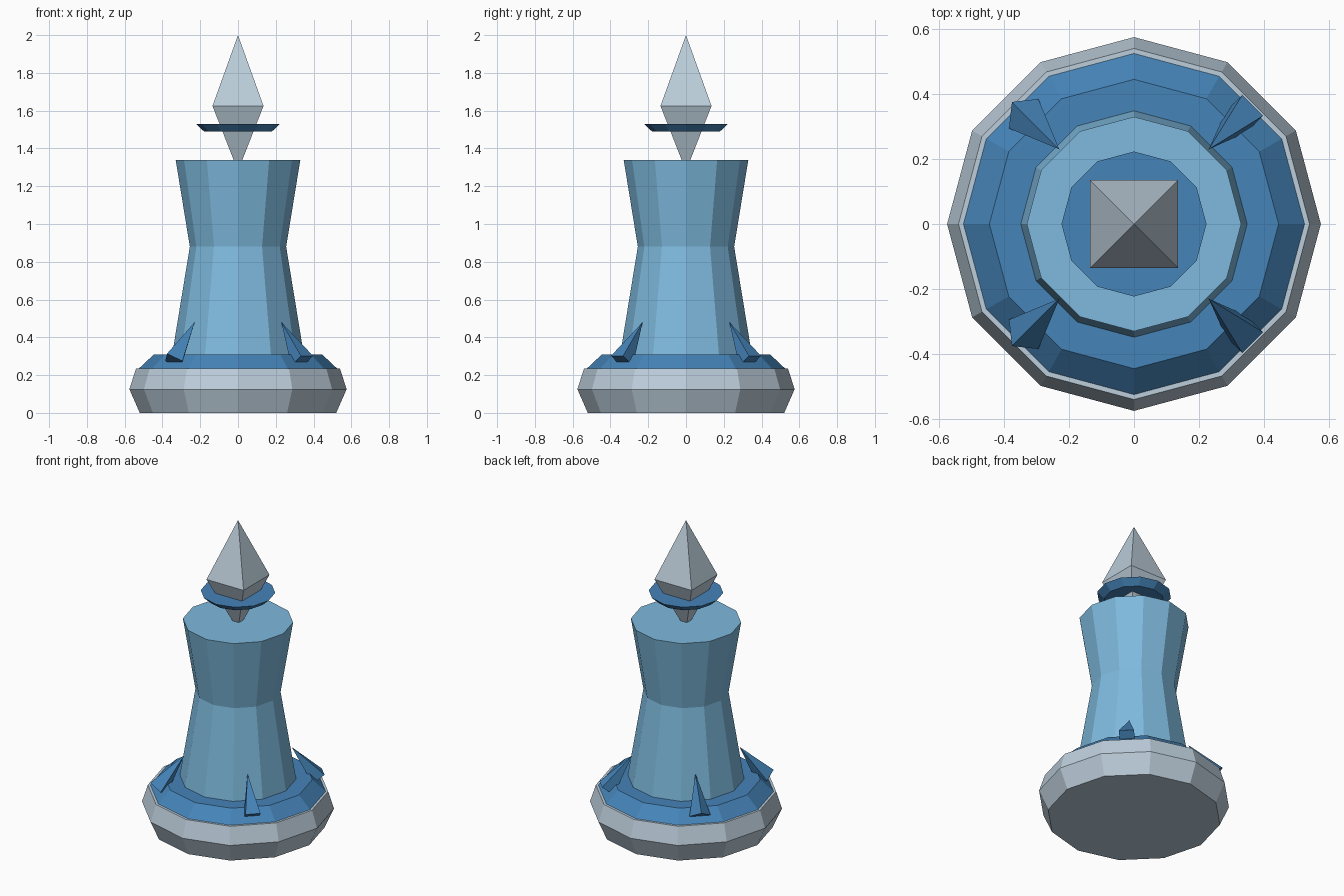
import bpy, bmesh, math
from mathutils import Matrix, Vector

if "Cube" in bpy.data.objects:
    bpy.data.objects.remove(bpy.data.objects["Cube"], do_unlink=True)


def material(name, rgb):
    mat = bpy.data.materials.new(name)
    mat.use_nodes = True
    mat.diffuse_color = (*rgb, 1)
    mat.node_tree.nodes["Principled BSDF"].inputs["Base Color"].default_value = (*rgb, 1)
    return mat


stone = material("pale grey", (0.50, 0.61, 0.70))
light = material("light blue", (0.21, 0.49, 0.73))
blue = material("deep blue", (0.06, 0.23, 0.48))


def add_object(name, bm, mat):
    bmesh.ops.recalc_face_normals(bm, faces=bm.faces)
    mesh = bpy.data.meshes.new(name)
    bm.to_mesh(mesh)
    bm.free()
    mesh.materials.append(mat)
    obj = bpy.data.objects.new(name, mesh)
    bpy.context.collection.objects.link(obj)
    return obj


def lathe(name, profile, mat, sides=12, turn=0.0):
    """Faceted solid from (radius, height) pairs; a zero radius makes a point."""
    bm = bmesh.new()
    rings = []
    for r, z in profile:
        count = sides if r else 1
        angles = [turn + math.tau * i / sides for i in range(count)]
        rings.append([bm.verts.new((r * math.cos(a), r * math.sin(a), z)) for a in angles])
    for low, high in zip(rings, rings[1:]):
        for i in range(sides):
            j = (i + 1) % sides
            corners = [low[i % len(low)], low[j % len(low)],
                       high[j % len(high)], high[i % len(high)]]
            bm.faces.new(list(dict.fromkeys(corners)))
    for ring in (rings[0], rings[-1]):
        if len(ring) > 1:
            bm.faces.new(ring)
    return add_object(name, bm, mat)


# Plinth, sloping step and waisted column
lathe("plinth", [(0.52, 0), (0.575, 0.125), (0.54, 0.235)], stone)
lathe("plinth_step", [(0.53, 0.23), (0.445, 0.31)], blue)
lathe("column", [(0.35, 0.30), (0.255, 0.88), (0.33, 1.34)], light)

# Floating square crystal with its collar
diag = math.sqrt(2)
lathe("crystal", [(0, 1.28), (0.135 * diag, 1.625), (0, 2.0)], stone, 4, math.pi / 4)
lathe("crystal_collar", [(0.18, 1.49), (0.223, 1.53)], blue)

# Four thorns leaning in against the column
foot, tip = Vector((0.48, 0, 0.275)), Vector((0.325, 0, 0.48))
lean = (tip - foot).to_track_quat('Z', 'Y').to_matrix().to_4x4()
for name, degrees, roll in (("back_left", 45, 45), ("back_right", 135, 0),
                            ("front_right", 225, 0), ("front_left", 315, 45)):
    thorn = lathe("thorn_" + name, [(0.064, 0), (0, (tip - foot).length)], blue, 4)
    thorn.data.transform(Matrix.Rotation(math.radians(degrees), 4, 'Z')
                         @ Matrix.Translation(foot) @ lean
                         @ Matrix.Rotation(math.radians(roll), 4, 'Z'))
